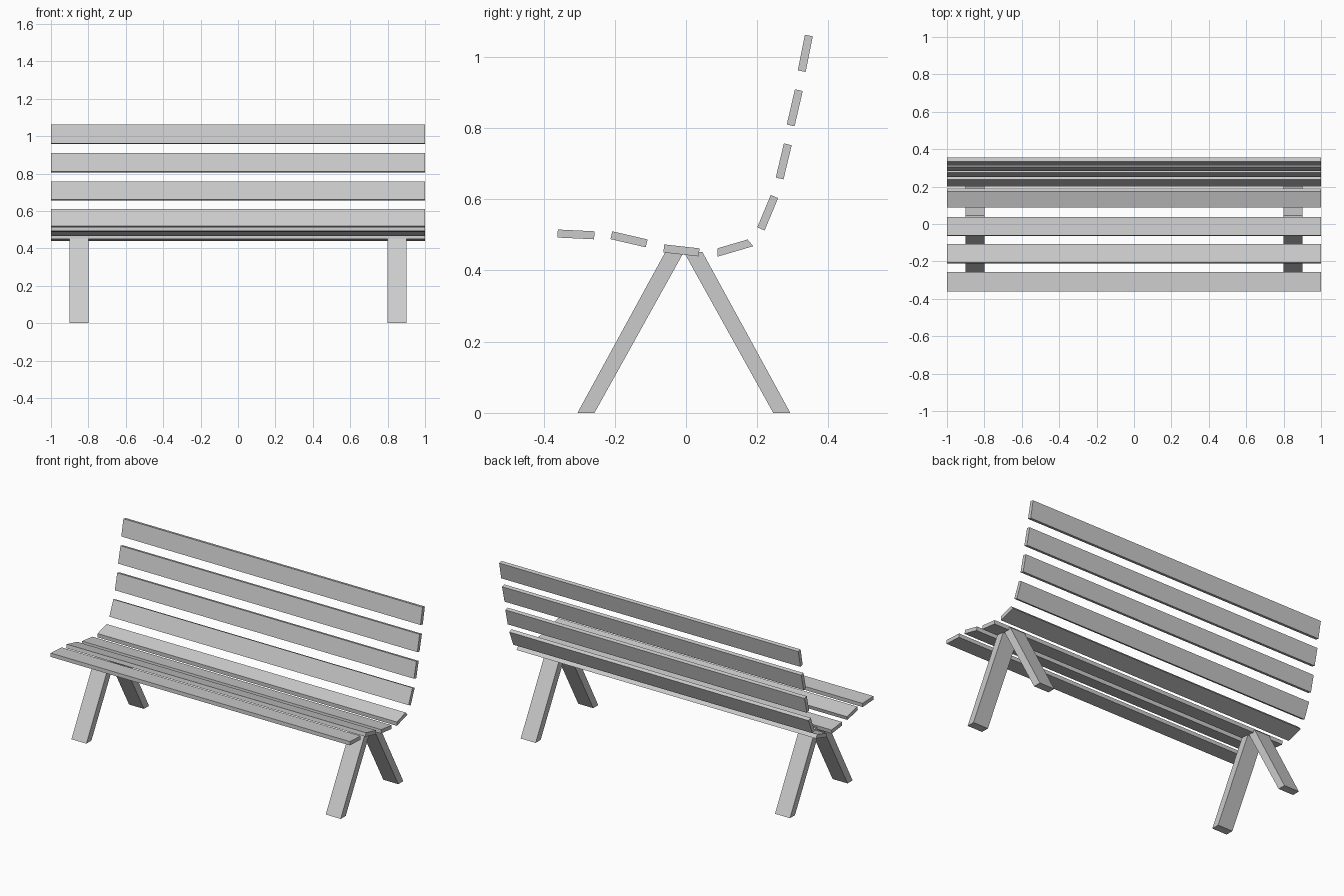
import bpy
import bmesh
from mathutils import Vector

cube = bpy.data.objects.get("Cube")
if cube:
    bpy.data.objects.remove(cube, do_unlink=True)

GREY = (0.6, 0.6, 0.6, 1.0)
material = bpy.data.materials.new("plain grey")
material.use_nodes = True
material.diffuse_color = GREY
material.node_tree.nodes["Principled BSDF"].inputs["Base Color"].default_value = GREY


def prism(name, profile, x_start, x_end):
    """Extrude a side profile of (y, z) points along x."""
    bm = bmesh.new()
    face = bm.faces.new([bm.verts.new((x_start, y, z)) for y, z in profile])
    extruded = bmesh.ops.extrude_face_region(bm, geom=[face])["geom"]
    moved = [item for item in extruded if isinstance(item, bmesh.types.BMVert)]
    bmesh.ops.translate(bm, verts=moved, vec=(x_end - x_start, 0, 0))
    bmesh.ops.recalc_face_normals(bm, faces=bm.faces)
    mesh = bpy.data.meshes.new(name)
    bm.to_mesh(mesh)
    bm.free()
    mesh.materials.append(material)
    obj = bpy.data.objects.new(name, mesh)
    bpy.context.collection.objects.link(obj)
    return obj


def slat(name, start, end, flare_start=0, flare_end=0, thickness=0.0225):
    """Full-width board whose sitting side runs from start to end."""
    start, end = Vector(start), Vector(end)
    along = (end - start).normalized()
    inward = Vector((along.y, -along.x)) * thickness
    prism(name, [start, end, end + inward + along * flare_end,
                 start + inward - along * flare_start], -1, 1)


# Seat boards, front to back; the rear one has bevelled ends
slat("seat_slat_front", (-0.36, 0.515), (-0.257, 0.51))
slat("seat_slat_second", (-0.207, 0.51), (-0.108, 0.487))
slat("seat_slat_third", (-0.061, 0.473), (0.038, 0.462))
slat("seat_slat_rear", (0.088, 0.462), (0.173, 0.487), 0.006, 0.01)

# Backrest boards, bottom to top
slat("back_slat_bottom", (0.2, 0.521), (0.238, 0.612))
slat("back_slat_second", (0.252, 0.661), (0.275, 0.757))
slat("back_slat_third", (0.283, 0.81), (0.306, 0.909))
slat("back_slat_top", (0.314, 0.962), (0.334, 1.062))

# Splayed leg pairs meeting under the seat
APEX_Y, TOP_Z, FOOT_REACH, LEG_WIDTH = -0.006, 0.452, 0.251, 0.048
for side, x in (("right", -0.9), ("left", 0.8)):
    for end, sign in (("front", -1), ("rear", 1)):
        offsets = ((FOOT_REACH, 0), (FOOT_REACH + LEG_WIDTH, 0),
                   (LEG_WIDTH + 0.004, TOP_Z), (0, TOP_Z))
        profile = [(APEX_Y + sign * y, z) for y, z in offsets]
        prism(f"{end}_leg_{side}", profile, x, x + 0.1)
